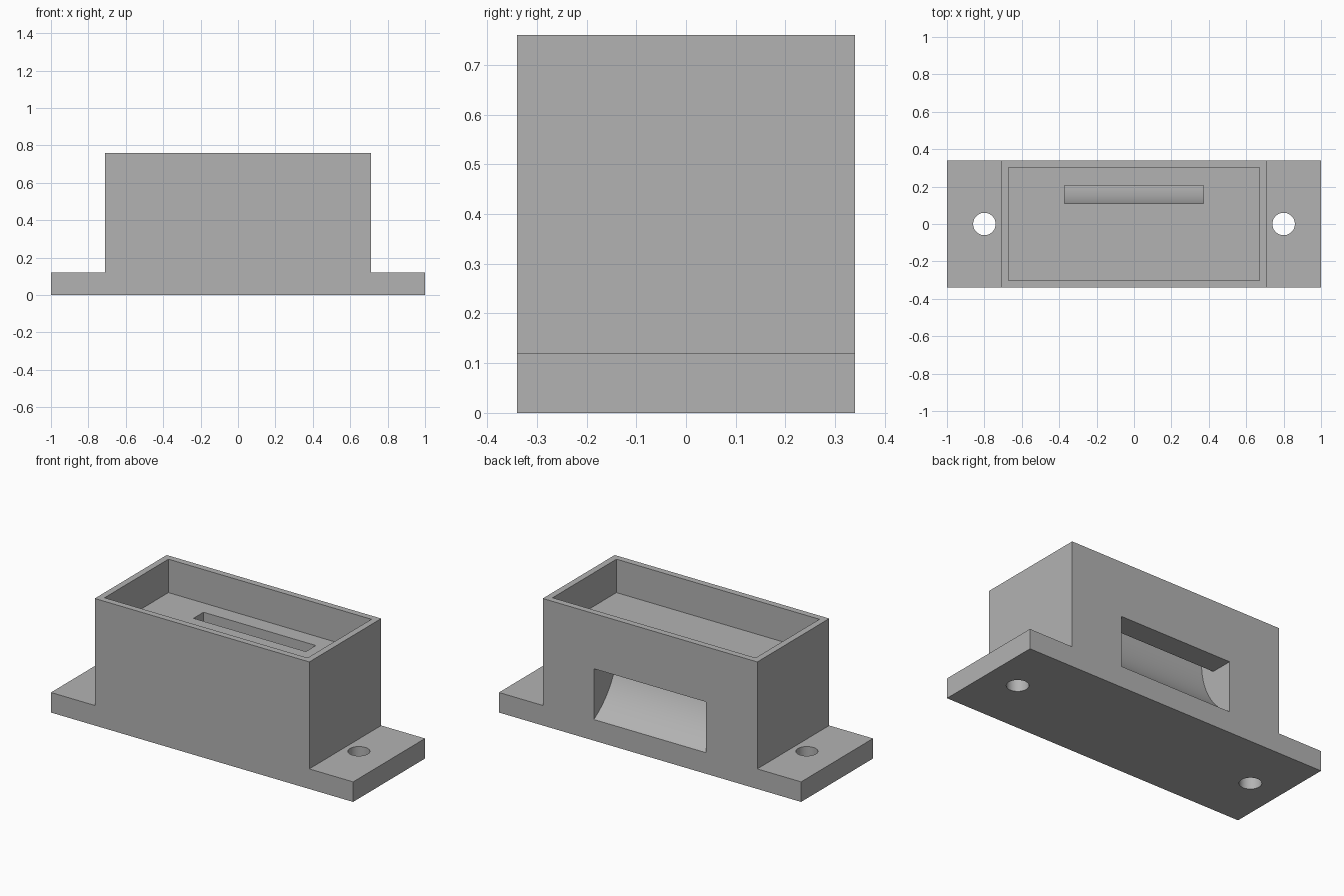
import bpy, bmesh, math
from mathutils import Vector

if "Cube" in bpy.data.objects:
    bpy.data.objects.remove(bpy.data.objects["Cube"])

grey = bpy.data.materials.new("plain grey")
grey.diffuse_color = (0.45, 0.45, 0.45, 1)
grey.use_nodes = True
grey.node_tree.nodes["Principled BSDF"].inputs["Base Color"].default_value = grey.diffuse_color


def prism(name, points, direction):
    """Extrude a closed outline of 3D points along a direction."""
    bm = bmesh.new()
    face = bm.faces.new([bm.verts.new(p) for p in points])
    ext = bmesh.ops.extrude_face_region(bm, geom=[face])
    moved = [v for v in ext["geom"] if isinstance(v, bmesh.types.BMVert)]
    bmesh.ops.translate(bm, verts=moved, vec=Vector(direction))
    bmesh.ops.recalc_face_normals(bm, faces=bm.faces)
    mesh = bpy.data.meshes.new(name)
    bm.to_mesh(mesh)
    bm.free()
    mesh.materials.append(grey)
    obj = bpy.data.objects.new(name, mesh)
    bpy.context.collection.objects.link(obj)
    return obj


def cut(target, cutter):
    """Subtract the cutter, then discard it."""
    mod = target.modifiers.new("cut", "BOOLEAN")
    mod.operation, mod.solver, mod.object = "DIFFERENCE", "EXACT", cutter
    bpy.context.view_layer.objects.active = target
    bpy.ops.object.modifier_apply(modifier=mod.name)
    bpy.data.objects.remove(cutter)


# Housing block with a mounting flange on each end
half = [(1, 0), (1, 0.12), (0.71, 0.12), (0.71, 0.76)]
outline = half + [(-x, z) for x, z in reversed(half)]
housing = prism("housing", [(x, -0.34, z) for x, z in outline], (0, 0.68, 0))

# Open tray in the top
tray = [(-0.672, -0.302), (0.672, -0.302), (0.672, 0.302), (-0.672, 0.302)]
cut(housing, prism("tray_cutter", [(x, y, 0.56) for x, y in tray], (0, 0, 0.4)))

# Curved chute from the tray slot down to the window in the back
cy, cz, r = 0.562, 0.52, 0.452
end = math.acos((cy - 0.34) / r)
steps = 24
chute = [(cy - r * math.cos(end * i / steps), cz - r * math.sin(end * i / steps))
         for i in range(steps + 1)]
chute += [(0.5, chute[-1][1]), (0.5, 0.43), (0.205, 0.43), (0.205, 0.62), (0.11, 0.62)]
cut(housing, prism("chute_cutter", [(-0.372, y, z) for y, z in chute], (0.744, 0, 0)))

# Screw holes through the flanges
for side in (-1, 1):
    ring = [(side * 0.8 + 0.06 * math.cos(math.tau * i / 48),
             0.06 * math.sin(math.tau * i / 48), -0.1) for i in range(48)]
    cut(housing, prism("hole_cutter", ring, (0, 0, 0.4)))

# Smooth the curved walls, keep the edges sharp
bpy.ops.object.select_all(action="DESELECT")
housing.select_set(True)
bpy.context.view_layer.objects.active = housing
bpy.ops.object.shade_smooth_by_angle(angle=math.radians(30))
